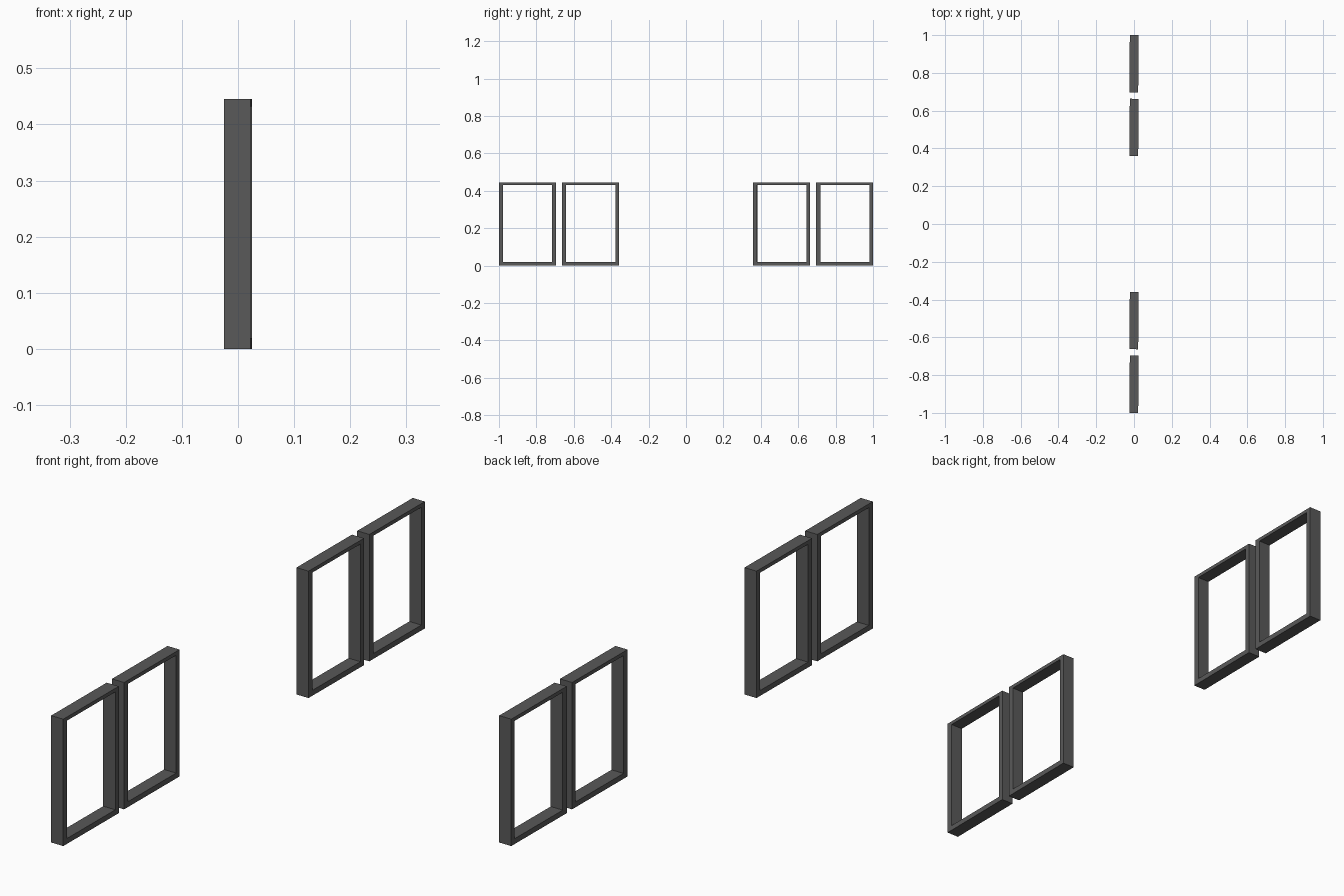
import bpy, bmesh, math
from mathutils import Matrix

if "Cube" in bpy.data.objects:
    bpy.data.objects.remove(bpy.data.objects["Cube"])

HEIGHT, WIDTH, DEPTH = 0.445, 0.304, 0.047
LEFT, RIGHT, BOTTOM, TOP = 0.022, 0.019, 0.019, 0.013   # bar widths

metal = bpy.data.materials.new("dark_metal")
metal.diffuse_color = (0.1, 0.1, 0.1, 1)
metal.use_nodes = True
metal.node_tree.nodes["Principled BSDF"].inputs["Base Color"].default_value = metal.diffuse_color


def leg_frame(name, y_centre):
    """Rectangular hoop in the YZ plane, extruded along X."""
    w = WIDTH / 2
    outer = [(-w, 0), (w, 0), (w, HEIGHT), (-w, HEIGHT)]
    inner = [(-w + LEFT, BOTTOM), (w - RIGHT, BOTTOM),
             (w - RIGHT, HEIGHT - TOP), (-w + LEFT, HEIGHT - TOP)]
    bm = bmesh.new()
    o = [bm.verts.new((-DEPTH / 2, y, z)) for y, z in outer]
    i = [bm.verts.new((-DEPTH / 2, y, z)) for y, z in inner]
    ring = [bm.faces.new((o[k], o[(k + 1) % 4], i[(k + 1) % 4], i[k]))
            for k in range(4)]
    ext = bmesh.ops.extrude_face_region(bm, geom=ring, use_keep_orig=True)
    moved = [g for g in ext["geom"] if isinstance(g, bmesh.types.BMVert)]
    bmesh.ops.translate(bm, verts=moved, vec=(DEPTH, 0, 0))
    bmesh.ops.recalc_face_normals(bm, faces=bm.faces)
    # the frames sit very slightly turned about the vertical
    bmesh.ops.rotate(bm, verts=bm.verts, cent=(0, 0, 0),
                     matrix=Matrix.Rotation(math.radians(-0.5), 3, 'Z'))
    mesh = bpy.data.meshes.new(name)
    bm.to_mesh(mesh)
    bm.free()
    mesh.materials.append(metal)
    obj = bpy.data.objects.new(name, mesh)
    obj.location.y = y_centre
    bpy.context.collection.objects.link(obj)


# Two pairs of frames, mirrored about the middle
for side, sign in (("front", -1), ("back", 1)):
    leg_frame(f"{side}_outer_leg_frame", sign * 0.848)
    leg_frame(f"{side}_inner_leg_frame", sign * 0.511)
